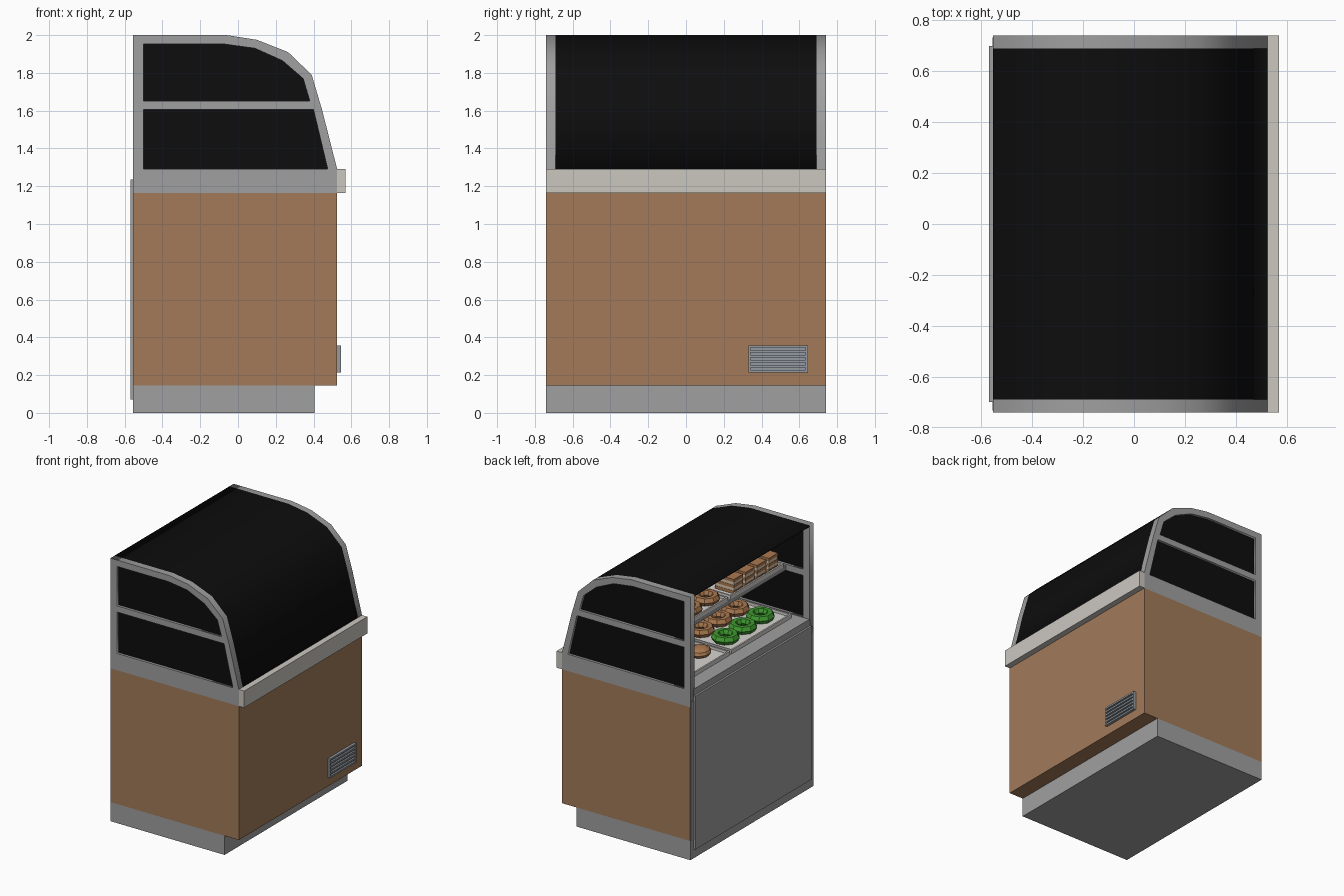
import bpy, bmesh, math
from mathutils import Matrix, Vector

if "Cube" in bpy.data.objects:
    bpy.data.objects.remove(bpy.data.objects["Cube"])


def mat(name, r, g, b):
    m = bpy.data.materials.new(name)
    m.diffuse_color = (r, g, b, 1)
    m.use_nodes = True
    m.node_tree.nodes["Principled BSDF"].inputs["Base Color"].default_value = m.diffuse_color
    return m


GREY = mat("grey_metal", 0.35, 0.35, 0.35)
WOOD = mat("wood_brown", 0.36, 0.195, 0.10)
BEIGE = mat("beige_trim", 0.60, 0.57, 0.53)
BLACK = mat("black_glass", 0.004, 0.004, 0.004)
WHITE = mat("tray_white", 0.68, 0.66, 0.63)
VENT = mat("vent_grey", 0.30, 0.33, 0.36)
GREEN = mat("green_icing", 0.05, 0.32, 0.03)
DOUGH = mat("dough_brown", 0.40, 0.19, 0.08)
CREAM = mat("cream", 0.72, 0.58, 0.42)


def finish(bm, name, m):
    bmesh.ops.recalc_face_normals(bm, faces=bm.faces)
    me = bpy.data.meshes.new(name)
    bm.to_mesh(me)
    bm.free()
    me.materials.append(m)
    ob = bpy.data.objects.new(name, me)
    bpy.context.collection.objects.link(ob)
    return ob


def boxes(name, m, *bounds):
    """One object from boxes given as (x0, x1, y0, y1, z0, z1)."""
    bm = bmesh.new()
    for x0, x1, y0, y1, z0, z1 in bounds:
        mx = Matrix.Translation(((x0 + x1) / 2, (y0 + y1) / 2, (z0 + z1) / 2)) @ \
            Matrix.Diagonal((x1 - x0, y1 - y0, z1 - z0, 1))
        bmesh.ops.create_cube(bm, size=1, matrix=mx)
    return finish(bm, name, m)


def plate(name, m, loops, y, thick):
    """Flat xz outline with holes, extruded along y."""
    cu = bpy.data.curves.new(name, 'CURVE')
    cu.dimensions = '2D'
    cu.fill_mode = 'BOTH'
    cu.extrude = thick / 2
    for pts in loops:
        sp = cu.splines.new('POLY')
        sp.points.add(len(pts) - 1)
        for p, (x, z) in zip(sp.points, pts):
            p.co = (x, z, 0, 1)
        sp.use_cyclic_u = True
    tmp = bpy.data.objects.new(name + "_curve", cu)
    bpy.context.collection.objects.link(tmp)
    bpy.context.view_layer.update()
    me = bpy.data.meshes.new_from_object(
        tmp.evaluated_get(bpy.context.evaluated_depsgraph_get()))
    bpy.data.objects.remove(tmp)
    me.transform(Matrix.Translation((0, y, 0)) @ Matrix.Rotation(math.pi / 2, 4, 'X'))
    me.materials.clear()
    me.materials.append(m)
    ob = bpy.data.objects.new(name, me)
    bpy.context.collection.objects.link(ob)


# Cabinet body
boxes("plinth", GREY, (-0.555, 0.405, -0.74, 0.74, 0, 0.145))
boxes("wood_body", WOOD, (-0.553, 0.525, -0.74, 0.74, 0.145, 1.163))
boxes("back_frame", GREY, (-0.556, -0.54, -0.733, 0.733, 0.14, 1.2))
boxes("back_door", GREY, (-0.57, -0.55, -0.70, 0.70, 0.07, 1.235))
boxes("deck", GREY, (-0.555, 0.524, -0.70, 0.70, 1.163, 1.285))
boxes("front_trim", BEIGE, (0.525, 0.57, -0.74, 0.74, 1.163, 1.29))

# Vent grille
y0, y1, z0, z1 = 0.33, 0.645, 0.213, 0.358
boxes("vent_back", VENT, (0.52, 0.532, y0, y1, z0, z1))
slats = [(0.53, 0.545, y0, y1, z0 + i * 0.0264, z0 + i * 0.0264 + 0.013) for i in range(6)]
slats += [(0.53, 0.545, y, y + 0.012, z0, z1) for y in (y0, y1 - 0.012)]
boxes("vent_slats", VENT, *slats)

# Curved side frames with two window openings each, and their panes
arc = [(0.525, 1.29), (0.445, 1.605), (0.39, 1.79), (0.265, 1.91),
       (0.10, 1.975), (-0.06, 2.0), (-0.555, 2.0)]
outer = [(-0.555, 1.163), (0.525, 1.163)] + arc
low = [(-0.5, 1.29), (0.475, 1.29), (0.40, 1.605), (-0.5, 1.605)]
high = [(-0.5, 1.652), (0.38, 1.652), (0.345, 1.77), (0.235, 1.865),
        (0.09, 1.93), (-0.07, 1.952), (-0.5, 1.952)]
for s, side in ((-1, "left"), (1, "right")):
    plate(side + "_frame", GREY, [outer, low, high], s * 0.715, 0.05)
    plate(side + "_low_pane", BLACK, [low], s * 0.715, 0.01)
    plate(side + "_high_pane", BLACK, [high], s * 0.715, 0.01)

# Curved front and roof glass
inner = [(x - 0.012 if x > -0.5 else x, z - (0.012 if z > 1.3 else 0)) for x, z in arc]
plate("curved_glass", BLACK, [arc + inner[::-1]], 0, 1.38)

# Shelf and trays
boxes("shelf", GREY, (-0.36, 0.37, -0.69, 0.69, 1.61, 1.64))


def tray(name, x0, x1, y0, y1, z):
    t, h = 0.012, 0.03
    boxes(name, WHITE, (x0, x1, y0, y1, z, z + 0.01),
          (x0, x0 + t, y0, y1, z, z + h), (x1 - t, x1, y0, y1, z, z + h),
          (x0, x1, y0, y0 + t, z, z + h), (x0, x1, y1 - t, y1, z, z + h))


tray("deck_tray_a", -0.44, 0.40, -0.64, 0.08, 1.285)
tray("deck_tray_b", -0.44, 0.40, 0.10, 0.66, 1.285)
tray("shelf_tray_a", -0.36, 0.34, -0.66, -0.02, 1.64)
tray("shelf_tray_b", -0.36, 0.34, 0.01, 0.66, 1.64)


def donut(name, m, x, y, z, R=0.07, r=0.032, n=9, k=6):
    bm = bmesh.new()
    rings = []
    for i in range(n):
        a = 2 * math.pi * i / n
        rings.append([bm.verts.new((
            x + (R + r * math.cos(b)) * math.cos(a),
            y + (R + r * math.cos(b)) * math.sin(a),
            z + r * math.sin(b))) for b in (2 * math.pi * j / k for j in range(k))])
    for i in range(n):
        p, q = rings[i], rings[(i + 1) % n]
        for j in range(k):
            bm.faces.new((p[j], q[j], q[(j + 1) % k], p[(j + 1) % k]))
    return finish(bm, name, m)


# Ring pastries on the deck (first row green) and buns beside them
for i, x in enumerate((-0.29, -0.08, 0.13)):
    for y in (-0.48, -0.27, -0.06):
        donut("ring_pastry", GREEN if i == 0 else DOUGH, x, y, 1.325)
    for y in (0.25, 0.48):
        bm = bmesh.new()
        bmesh.ops.create_uvsphere(bm, u_segments=10, v_segments=6, radius=1,
                                  matrix=Matrix.Translation((x, y, 1.33)) @
                                  Matrix.Diagonal((0.08, 0.09, 0.04, 1)))
        finish(bm, "bun", DOUGH)

# Layered cake slices and ring pastries on the shelf
for x in (-0.27, -0.03):
    for i in range(4):
        y = -0.62 + i * 0.14
        layers = [(x - 0.07, x + 0.09, y, y + 0.11, z, z + 0.022) for z in (1.65, 1.694, 1.738)]
        cream = [(x - 0.068, x + 0.088, y + 0.002, y + 0.108, z, z + 0.022)
                 for z in (1.672, 1.716)]
        boxes("cake_layers", DOUGH, *layers)
        boxes("cake_cream", CREAM, *cream)
    for y in (0.12, 0.33, 0.54):
        donut("shelf_ring_pastry", DOUGH, x + 0.02, y, 1.68)
